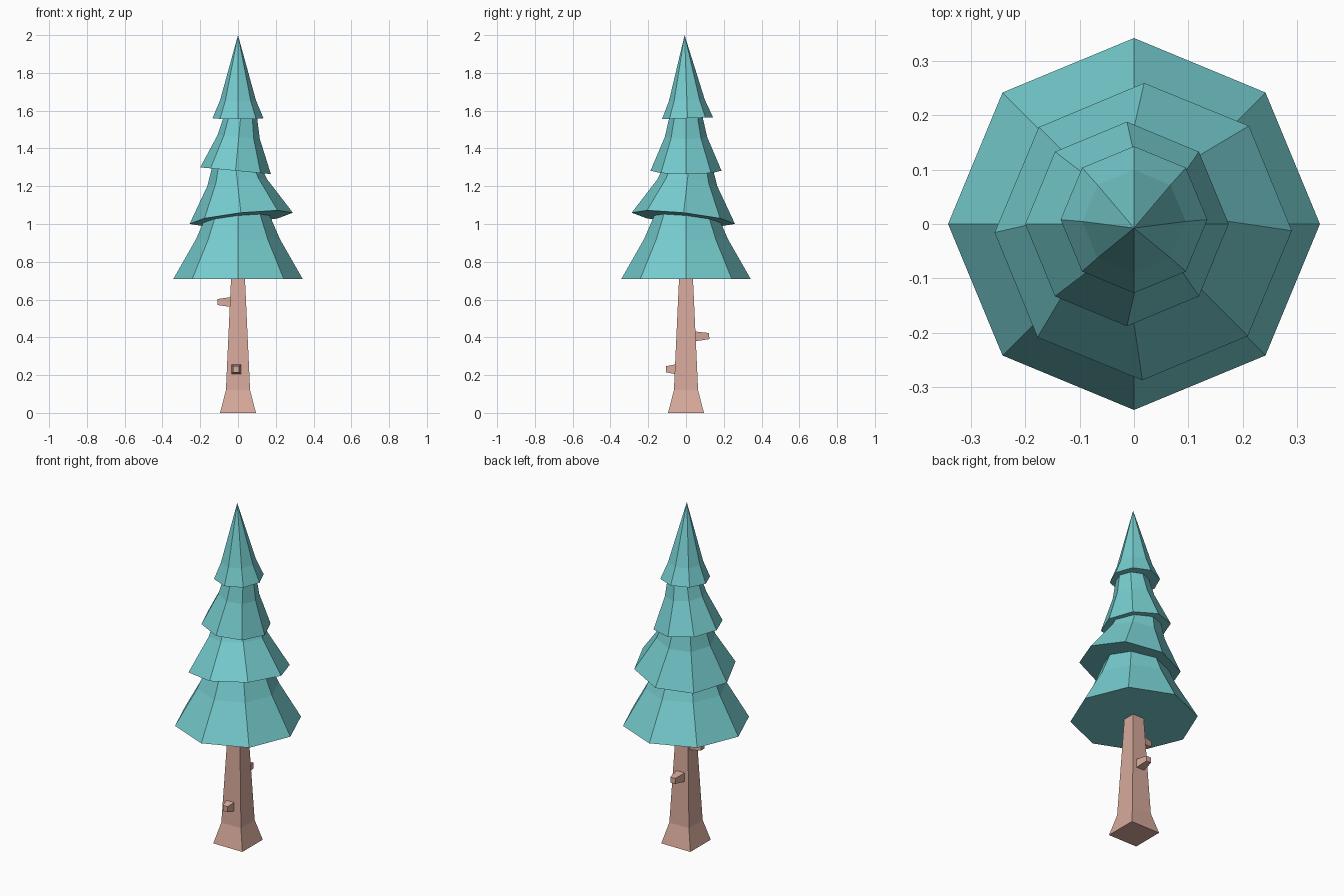
import bpy, bmesh, math
from mathutils import Matrix, Vector

if "Cube" in bpy.data.objects:
    bpy.data.objects.remove(bpy.data.objects["Cube"])


def material(name, color):
    m = bpy.data.materials.new(name)
    m.diffuse_color = (*color, 1)
    m.use_nodes = True
    m.node_tree.nodes["Principled BSDF"].inputs["Base Color"].default_value = m.diffuse_color
    return m


TEAL = material("teal needles", (0.18, 0.60, 0.615))
BARK = material("pinkish bark", (0.68, 0.40, 0.33))


def lathe(name, profile, sides, start, mat, place=Matrix()):
    """Flat-sided solid from (radius, height) rings; radius 0 makes a tip."""
    bm = bmesh.new()
    rings = []
    for r, h in profile:
        n = sides if r > 0 else 1
        rings.append([bm.verts.new(place @ Vector((
            r * math.cos(start + i * math.tau / sides),
            r * math.sin(start + i * math.tau / sides), h))) for i in range(n)])
    for a, b in zip(rings, rings[1:]):
        for i in range(sides):
            j = (i + 1) % sides
            if len(b) == 1:
                bm.faces.new((a[i], a[j], b[0]))
            else:
                bm.faces.new((a[i], a[j], b[j], b[i]))
    for ring in (rings[0], rings[-1]):
        if len(ring) > 2:
            bm.faces.new(ring)
    bmesh.ops.recalc_face_normals(bm, faces=bm.faces)
    mesh = bpy.data.meshes.new(name)
    bm.to_mesh(mesh)
    bm.free()
    mesh.materials.append(mat)
    ob = bpy.data.objects.new(name, mesh)
    bpy.context.collection.objects.link(ob)
    return ob


def aim(origin, axis):
    """Move to origin and turn local z onto axis."""
    turn = Vector((0, 0, 1)).rotation_difference(Vector(axis))
    return Matrix.Translation(origin) @ turn.to_matrix().to_4x4()


# Square trunk with a flared foot (radius = half width * sqrt 2)
S2 = math.sqrt(2)
lathe("trunk", [(0.095 * S2, 0), (0.064 * S2, 0.12), (0.036 * S2, 0.73)],
      4, math.pi / 4, BARK)

# Tapered branch stubs: name, root, direction, length
for name, root, axis, length in (
        ("left_stub", (-0.03, 0, 0.587), (-1, 0, 0), 0.078),
        ("back_stub", (0, 0.04, 0.405), (0, 1, 0.02), 0.083),
        ("front_stub", (-0.01, -0.05, 0.231), (0, -1, 0), 0.055)):
    lathe(name, [(0.027 * S2, 0), (0.016 * S2, length)],
          4, math.pi / 4, BARK, aim(root, axis))

# Eight-sided foliage tiers, the upper ones slightly tilted
for name, centre, axis, profile in (
        ("bottom_tier", (0, 0, 0.71), (0, 0, 1),
         [(0.342, 0), (0.222, 0.21), (0.14, 0.40)]),
        ("lower_middle_tier", (0.017, -0.014, 1.03), (-0.11, 0.11, 1),
         [(0.275, 0), (0.16, 0.19), (0.115, 0.31)]),
        ("upper_middle_tier", (-0.013, 0, 1.282), (0.095, 0, 1),
         [(0.188, 0), (0.112, 0.18), (0.08, 0.32)]),
        ("top_tier", (0, 0.008, 1.56), (0, -0.035, 1),
         [(0.135, 0), (0.095, 0.095), (0, 0.44)])):
    lathe(name, profile, 8, 0, TEAL, aim(centre, axis))
